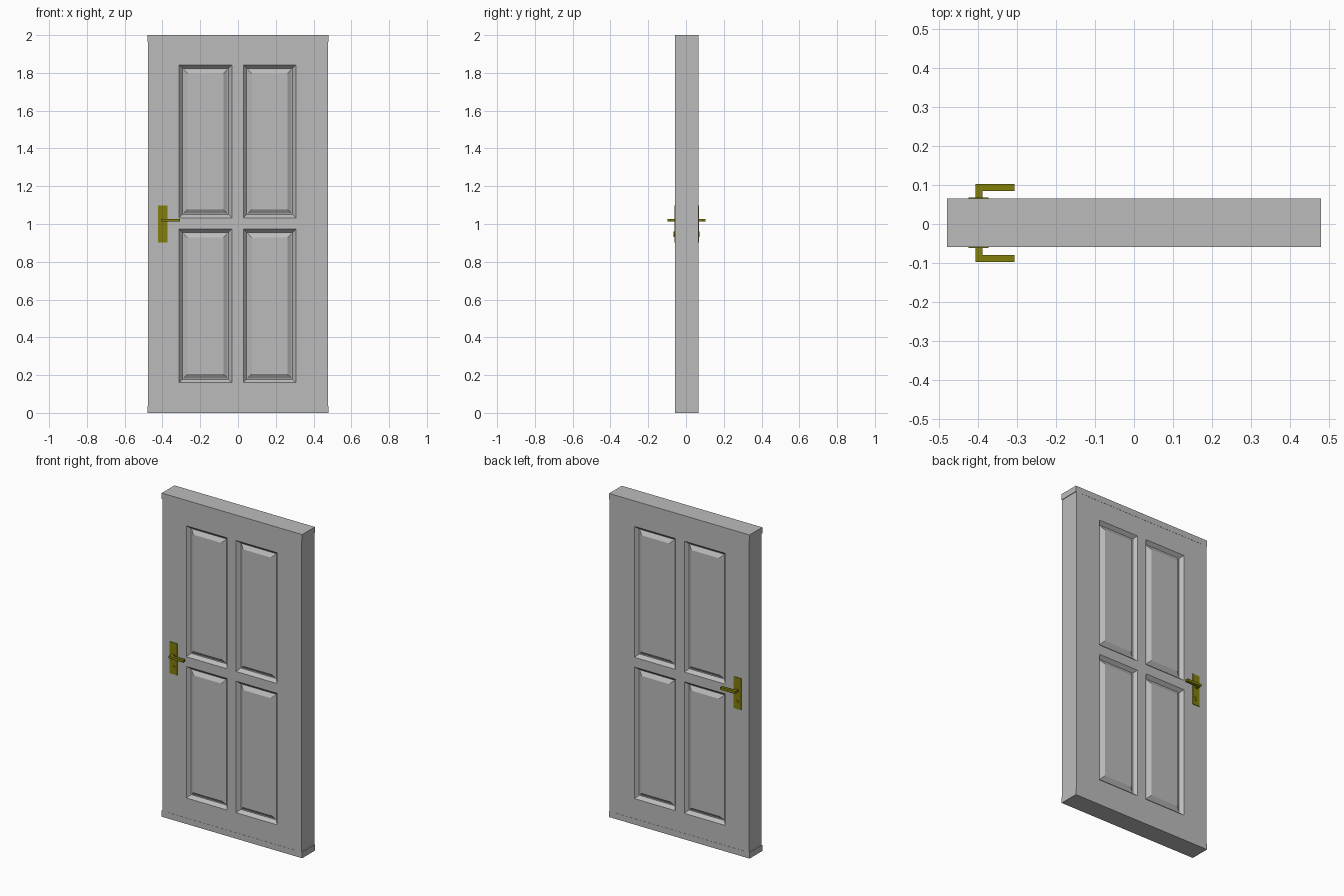
import bpy, bmesh
from mathutils import Matrix

cube = bpy.data.objects.get("Cube")
if cube:
    bpy.data.objects.remove(cube, do_unlink=True)


def material(name, rgb):
    m = bpy.data.materials.new(name)
    m.use_nodes = True
    m.diffuse_color = (*rgb, 1)
    m.node_tree.nodes["Principled BSDF"].inputs["Base Color"].default_value = (*rgb, 1)
    return m


GREY = material("grey paint", (0.5, 0.5, 0.5))
BRASS = material("olive brass", (0.22, 0.21, 0.003))


def finish(bm, name, mat):
    mesh = bpy.data.meshes.new(name)
    bm.to_mesh(mesh)
    bm.free()
    mesh.materials.append(mat)
    obj = bpy.data.objects.new(name, mesh)
    bpy.context.collection.objects.link(obj)
    return obj


def add_box(bm, x, y, z):
    size = [b - a for a, b in (x, y, z)]
    mid = [(a + b) / 2 for a, b in (x, y, z)]
    bmesh.ops.create_cube(bm, size=1, matrix=Matrix.Translation(mid) @ Matrix.Diagonal((*size, 1)))


def box(name, x, y, z, mat):
    bm = bmesh.new()
    add_box(bm, x, y, z)
    return finish(bm, name, mat)


FRONT, BACK = -0.059, 0.065
RIM = 0.037

# Surrounding frame: head and sill reach slightly past the jambs
depth = (FRONT, BACK)
box("frame_head", (-0.48, 0.48), depth, (2 - RIM, 2), GREY)
box("frame_sill", (-0.48, 0.48), depth, (0, RIM), GREY)
for side, name in ((-1, "frame_jamb_right"), (1, "frame_jamb_left")):
    box(name, sorted((side * 0.476, side * 0.44)), depth, (RIM, 2 - RIM), GREY)

# Door leaf: a grid on each side whose panel cells are moulded by insets
xs = (-0.44, -0.312, -0.033, 0.028, 0.307, 0.44)
zs = (RIM, 0.16, 0.973, 1.033, 1.842, 2 - RIM)
bm = bmesh.new()
panels = []
for y, facing in ((FRONT + 0.001, -1), (BACK - 0.001, 1)):
    grid = [[bm.verts.new((x, y, z)) for z in zs] for x in xs]
    for i in range(5):
        for k in range(5):
            corners = [grid[i][k], grid[i + 1][k], grid[i + 1][k + 1], grid[i][k + 1]]
            face = bm.faces.new(corners if facing < 0 else corners[::-1])
            if i in (1, 3) and k in (1, 3):
                panels.append(face)
bmesh.ops.bridge_loops(bm, edges=[e for e in bm.edges if e.is_boundary])
bm.normal_update()
# Sloped moulding, narrow groove, then the bevel up to the raised field
for width, rise in ((0.018, -0.02), (0.005, 0), (0.022, 0.015)):
    bmesh.ops.inset_individual(bm, faces=panels, thickness=width, depth=rise, use_even_offset=True)
bmesh.ops.recalc_face_normals(bm, faces=bm.faces)
finish(bm, "door_leaf", GREY)


# Handle set on each side: plate, post with lever, lock cylinder
def handle_set(label, surface, out):
    def span(a, b):
        return sorted((surface + out * a, surface + out * b))

    box(label + "_handle_plate", (-0.424, -0.373), span(-0.004, 0.003), (0.903, 1.098), BRASS)
    bm = bmesh.new()
    add_box(bm, (-0.406, -0.389), span(0, 0.038), (1.012, 1.027))
    add_box(bm, (-0.406, -0.306), span(0.02, 0.038), (1.012, 1.027))
    finish(bm, label + "_lever", BRASS)

    bm = bmesh.new()
    place = Matrix.Translation((-0.397, surface + out * 0.003, 0.95)) @ Matrix.Rotation(1.5707963, 4, "X")
    bmesh.ops.create_cone(bm, cap_ends=True, segments=16, radius1=0.009, radius2=0.009,
                          depth=0.008, matrix=place)
    add_box(bm, (-0.401, -0.393), span(0, 0.007), (0.93, 0.945))
    finish(bm, label + "_lock_cylinder", BRASS)


handle_set("front", FRONT, -1)
handle_set("back", BACK, 1)
